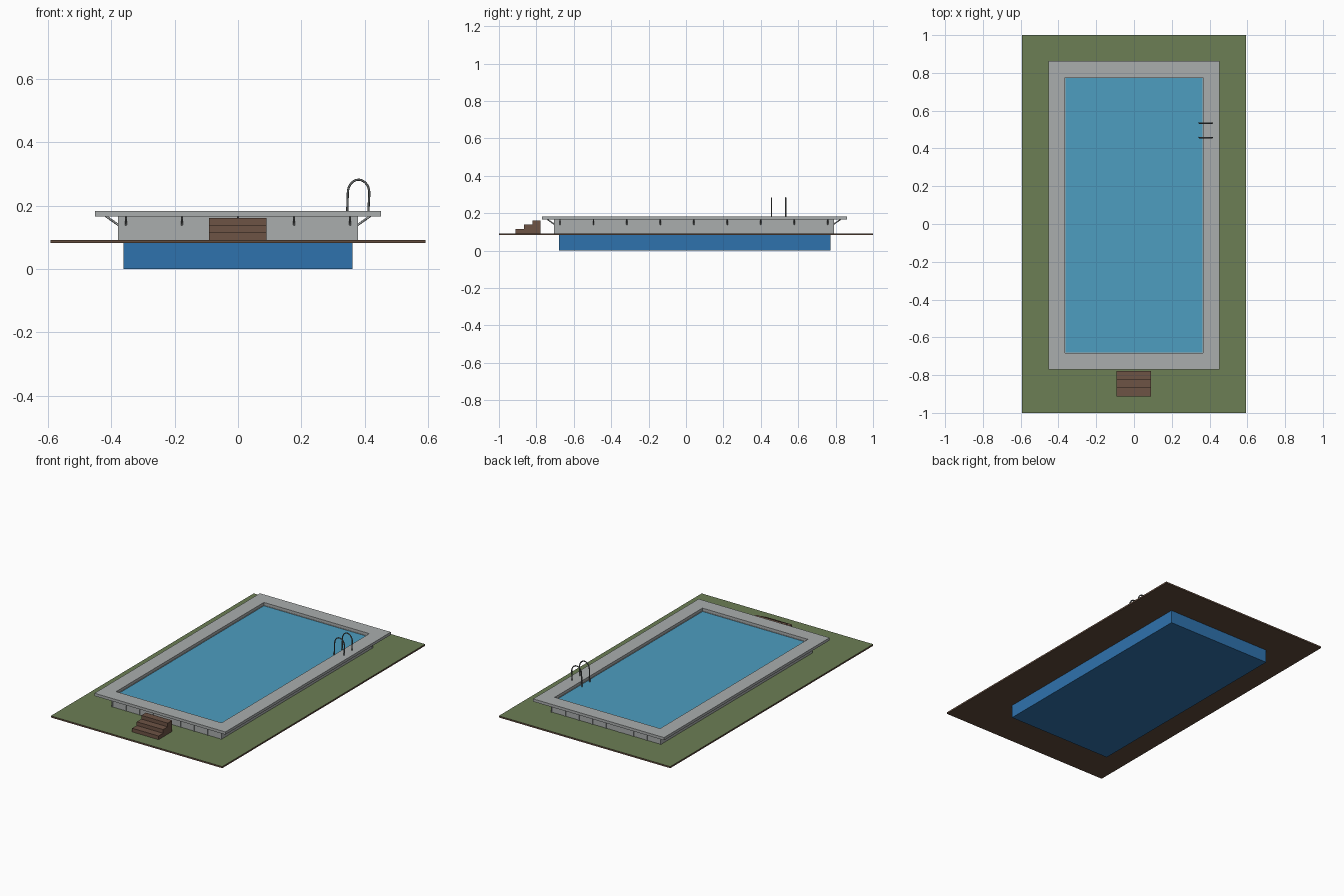
import bpy, bmesh, math
from mathutils import Vector

default = bpy.data.objects.get("Cube")
if default:
    bpy.data.objects.remove(default, do_unlink=True)


def material(name, r, g, b):
    m = bpy.data.materials.new(name)
    m.use_nodes = True
    m.diffuse_color = (r, g, b, 1)
    m.node_tree.nodes["Principled BSDF"].inputs["Base Color"].default_value = (r, g, b, 1)
    return m


GRASS = material("grass green", 0.15, 0.21, 0.09)
SOIL = material("soil brown", 0.12, 0.07, 0.045)
STONE = material("stone grey", 0.40, 0.42, 0.42)
WATER = material("water blue", 0.075, 0.34, 0.53)
BASIN = material("basin blue", 0.028, 0.17, 0.42)
WOOD = material("step brown", 0.155, 0.088, 0.06)
STEEL = material("steel grey", 0.13, 0.14, 0.14)


def finish(name, bm, mats, top=False):
    """Turn a bmesh into an object; with top, upward faces take the second material."""
    bmesh.ops.recalc_face_normals(bm, faces=bm.faces)
    if top:
        for f in bm.faces:
            f.material_index = int(f.normal.z > 0.5)
    mesh = bpy.data.meshes.new(name)
    bm.to_mesh(mesh)
    bm.free()
    for m in mats:
        mesh.materials.append(m)
    obj = bpy.data.objects.new(name, mesh)
    bpy.context.collection.objects.link(obj)
    return obj


def box(name, x, y, z, mats, top=False):
    bm = bmesh.new()
    bmesh.ops.create_cube(bm, size=1)
    for v in bm.verts:
        v.co = [sum(r) / 2 + c * (r[1] - r[0]) for r, c in zip((x, y, z), v.co)]
    return finish(name, bm, mats, top)


def frame(name, outer, inner, z, mats, top=False):
    """Rectangular frame; outer and inner are (half width, y min, y max)."""
    bm = bmesh.new()
    loops = [[bm.verts.new(p) for p in
              ((-w, a, h), (w, a, h), (w, b, h), (-w, b, h))]
             for w, a, b, h in ((*outer, z[0]), (*outer, z[1]), (*inner, z[1]), (*inner, z[0]))]
    for k in range(4):
        a, b = loops[k], loops[(k + 1) % 4]
        for i in range(4):
            j = (i + 1) % 4
            bm.faces.new((a[i], a[j], b[j], b[i]))
    return finish(name, bm, mats, top)


def tube(name, points, radius, mat, sides=2):
    curve = bpy.data.curves.new(name, "CURVE")
    curve.dimensions = "3D"
    curve.bevel_depth = radius
    curve.bevel_resolution = sides
    curve.use_fill_caps = True
    spline = curve.splines.new("POLY")
    spline.points.add(len(points) - 1)
    for p, co in zip(spline.points, points):
        p.co = (*co, 1)
    curve.materials.append(mat)
    obj = bpy.data.objects.new(name, curve)
    bpy.context.collection.objects.link(obj)
    return obj


GROUND, UNDER, TOP = 0.092, 0.166, 0.183
POOL = (0.362, -0.68, 0.773)
WALL = (0.378, -0.702, 0.787)

# Ground, basin filled with water, wall and coping deck
frame("ground_slab", (0.592, -1, 1), POOL, (0.082, GROUND), [SOIL, GRASS], True)
box("pool_basin", (-POOL[0], POOL[0]), POOL[1:], (0, 0.163), [BASIN, WATER], True)
frame("pool_wall", WALL, POOL, (GROUND, UNDER), [STONE])
frame("coping_deck", (0.452, -0.77, 0.862), (0.364, -0.682, 0.775), (UNDER, TOP), [STONE])

# Slim ribs on the end walls
for k in range(9):
    x = -0.376 + 0.094 * k
    for end, y in (("front", WALL[1]), ("back", WALL[2])):
        box(f"{end}_wall_rib", (x - 0.003, x + 0.003), (y - 0.004, y + 0.004),
            (GROUND, UNDER), [STONE])


# Slanted braces below the overhanging deck
def brace(name, base, out):
    base = Vector(base)
    tube(name, [base, base + Vector(out) * 0.04 + Vector((0, 0, 0.028))], 0.0035, STONE, 0)


for k in range(9):
    y = -0.674 + 0.179 * k
    for s in (-1, 1):
        brace("side_brace", (s * WALL[0], y, 0.139), (s, 0, 0))
for k in range(5):
    x = -0.354 + 0.177 * k
    brace("front_brace", (x, WALL[1], 0.139), (0, -1, 0))
    brace("back_brace", (x, WALL[2], 0.139), (0, 1, 0))

# Three entry steps
for k in range(3):
    box("entry_step", (-0.092, 0.09), (-0.912 + 0.045 * k, -0.778),
        (GROUND + 0.023 * k, GROUND + 0.023 * (k + 1)), [WOOD])

# Arched ladder rails over the pool edge
arc = [(0.381 - 0.034 * math.cos(t), 0.24 + 0.042 * math.sin(t))
       for t in (math.pi * i / 14 for i in range(15))]
path = [(0.344, 0.15)] + arc + [(0.412, TOP - 0.002)]
for y in (0.457, 0.534):
    tube("ladder_rail", [(x, y, z) for x, z in path], 0.0035, STEEL)
